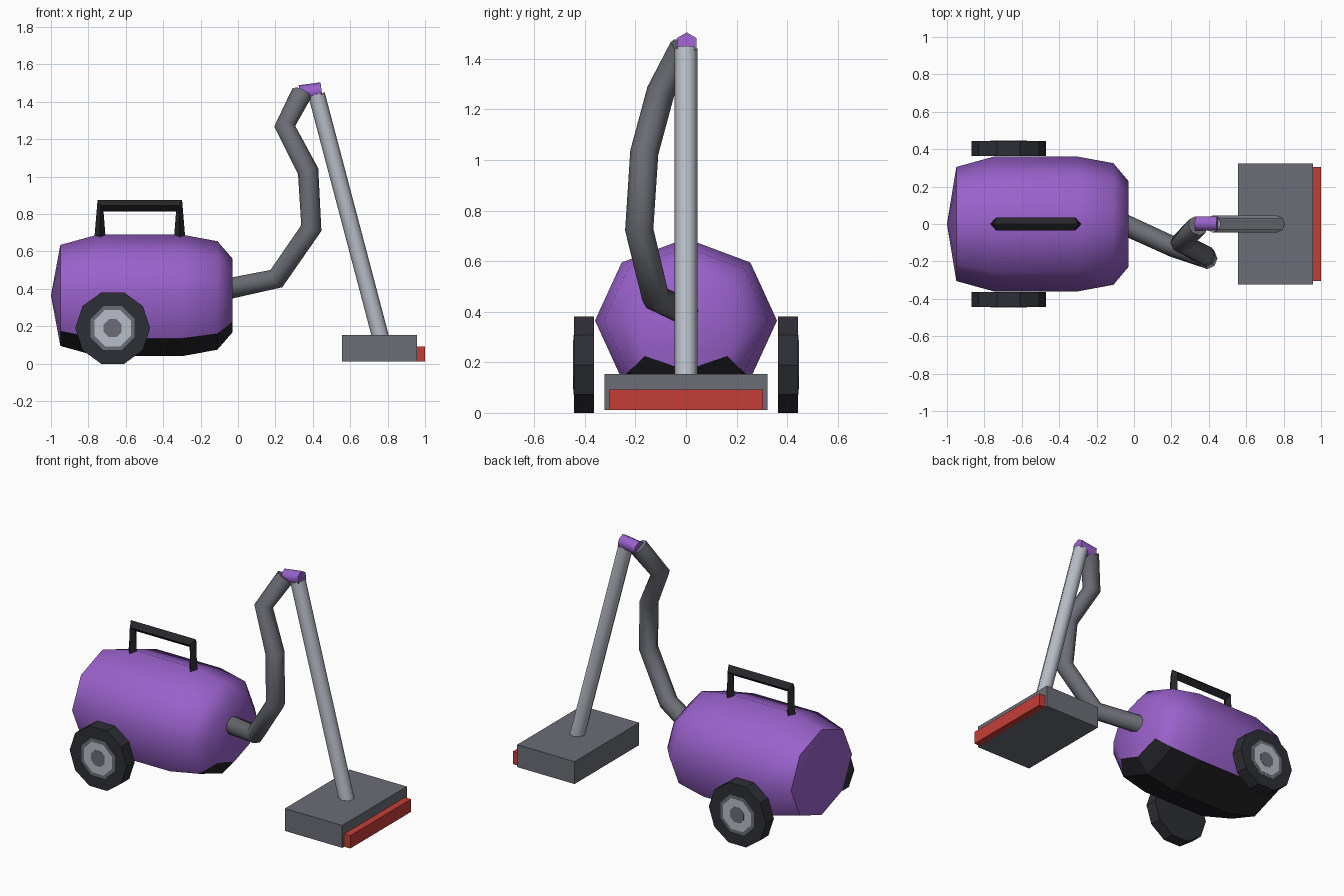
import bpy, bmesh, math
from mathutils import Vector

if "Cube" in bpy.data.objects:
    bpy.data.objects.remove(bpy.data.objects["Cube"])


def material(name, rgb):
    m = bpy.data.materials.new(name)
    m.diffuse_color = (*rgb, 1)
    m.use_nodes = True
    m.node_tree.nodes["Principled BSDF"].inputs["Base Color"].default_value = m.diffuse_color
    return m


PURPLE = material("purple", (0.32, 0.12, 0.60))
BLACK = material("black_trim", (0.020, 0.020, 0.024))
TYRE = material("tyre_black", (0.027, 0.028, 0.036))
GREY = material("dark_grey", (0.15, 0.155, 0.18))
SILVER = material("silver", (0.48, 0.51, 0.57))
RED = material("red", (0.56, 0.048, 0.04))


def make(name, bm, mats, smooth=None):
    bmesh.ops.recalc_face_normals(bm, faces=bm.faces)
    me = bpy.data.meshes.new(name)
    bm.to_mesh(me)
    bm.free()
    for m in mats:
        me.materials.append(m)
    ob = bpy.data.objects.new(name, me)
    bpy.context.collection.objects.link(ob)
    if smooth:
        bpy.ops.object.select_all(action='DESELECT')
        ob.select_set(True)
        bpy.context.view_layer.objects.active = ob
        bpy.ops.object.shade_smooth_by_angle(angle=math.radians(smooth))
    return ob


def loft(bm, rings):
    """Skin a list of equal-length point rings and cap both ends."""
    vs = [[bm.verts.new(p) for p in r] for r in rings]
    n = len(vs[0])
    for a, b in zip(vs, vs[1:]):
        for i in range(n):
            bm.faces.new((a[i], a[(i + 1) % n], b[(i + 1) % n], b[i]))
    return bm.faces.new(vs[0]), bm.faces.new(vs[-1])


def tube(name, path, r, sides, mat, smooth=None):
    pts = [Vector(p) for p in path]
    rings = []
    for i, p in enumerate(pts):
        t = Vector()
        if i > 0:
            t += (p - pts[i - 1]).normalized()
        if i < len(pts) - 1:
            t += (pts[i + 1] - p).normalized()
        t.normalize()
        a = t.cross(Vector((0, 1, 0))).normalized()
        b = a.cross(t)
        angs = [2 * math.pi * k / sides for k in range(sides)]
        rings.append([p + r * (a * math.cos(q) + b * math.sin(q)) for q in angs])
    bm = bmesh.new()
    loft(bm, rings)
    return make(name, bm, [mat], smooth)


def box(name, lo, hi, mat):
    bm = bmesh.new()
    (x0, y0, z0), (x1, y1, z1) = lo, hi
    loft(bm, [[(x0, y0, z), (x1, y0, z), (x1, y1, z), (x0, y1, z)] for z in (z0, z1)])
    return make(name, bm, [mat])


def disc(name, x, z, y0, y1, r, sides, mat, turn=0.0):
    bm = bmesh.new()
    angs = [turn + 2 * math.pi * k / sides for k in range(sides)]
    loft(bm, [[(x + r * math.cos(a), y, z + r * math.sin(a)) for a in angs] for y in (y0, y1)])
    return make(name, bm, [mat])


# Body: octagonal barrel along x, lowest side strips black
ZC = 0.365
profile = [(-0.95, 0.305, 0.27), (-0.75, 0.36, 0.325), (-0.30, 0.36, 0.325),
           (-0.11, 0.325, 0.29), (-0.03, 0.23, 0.198)]
bm = bmesh.new()
back, front = loft(bm, [[(x, ry * math.sin(k * math.pi / 4), ZC + rz * math.cos(k * math.pi / 4))
                         for k in range(8)] for x, ry, rz in profile])
tip = bmesh.ops.poke(bm, faces=[back])
tip["verts"][0].co.x = -1.0
body = make("body", bm, [PURPLE, BLACK], 50)
for f in body.data.polygons:
    if len(f.vertices) == 4 and f.normal.z < -0.5:
        f.material_index = 1
        f.use_smooth = False

# Wheels with hub rings, one on each side
WX, WZ = -0.67, 0.19
for side, s in (("front", -1), ("rear", 1)):
    disc(side + "_tyre", WX, WZ, s * 0.363, s * 0.443, 0.2, 10, TYRE)
    t8 = math.pi / 8
    disc(side + "_hub_rim", WX, WZ, s * 0.44, s * 0.4445, 0.127, 8, GREY, t8)
    disc(side + "_hub", WX, WZ, s * 0.44, s * 0.446, 0.106, 8, SILVER, t8)
    disc(side + "_hub_centre", WX, WZ, s * 0.44, s * 0.4475, 0.052, 8, GREY, t8)

# Carry handle: diamond section, narrowed at its corners
bm = bmesh.new()
rings = []
for x, z, dx, dz in ((-0.738, 0.66, -0.031, 0), (-0.735, 0.845, -0.016, 0.03),
                     (-0.315, 0.845, 0.016, 0.03), (-0.312, 0.66, 0.031, 0)):
    rings.append([(x + dx, 0, z + dz), (x, 0.034, z), (x - dx, 0, z - dz), (x, -0.034, z)])
loft(bm, rings)
make("carry_handle", bm, [BLACK])

# Hose from body to top of the wand
tube("hose", [(-0.08, 0.01, 0.395), (0.205, -0.12, 0.455), (0.392, -0.185, 0.725),
              (0.375, -0.165, 1.03), (0.25, -0.10, 1.27), (0.34, -0.01, 1.445)],
     0.056, 8, GREY, 50)

# Wand and its grip joint
tube("wand", [(0.768, 0, 0.12), (0.42, 0, 1.44)], 0.045, 8, SILVER, 50)
tube("wand_joint", [(0.33, 0.003, 1.445), (0.447, 0.003, 1.461)], 0.044, 6, PURPLE, 65)

# Floor nozzle with front bumper strip
box("floor_nozzle", (0.555, -0.323, 0.012), (0.957, 0.323, 0.154), GREY)
box("nozzle_bumper", (0.955, -0.304, 0.012), (1.0, 0.304, 0.093), RED)
